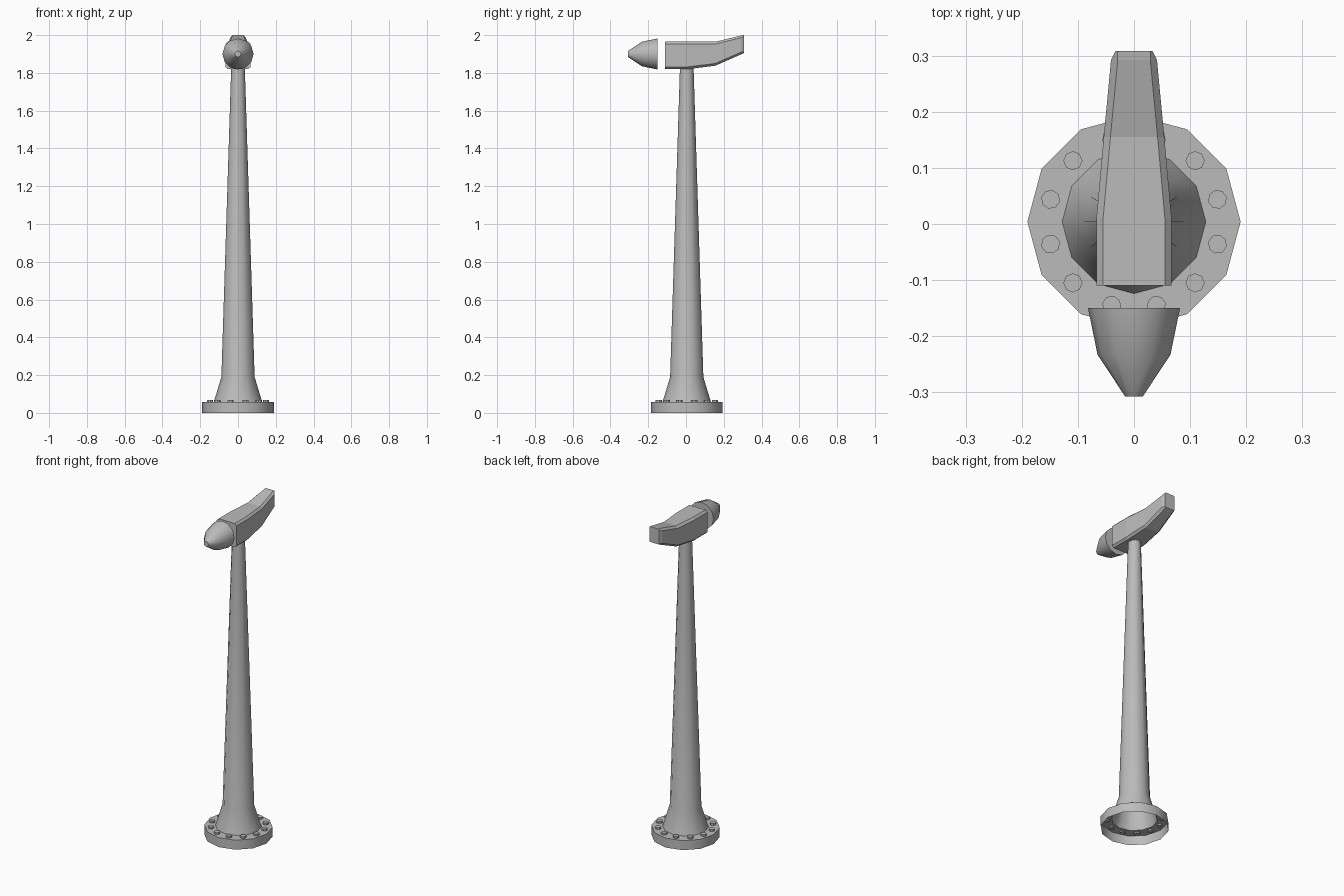
import bpy, bmesh, math
from mathutils import Matrix

cube = bpy.data.objects.get("Cube")
if cube:
    bpy.data.objects.remove(cube, do_unlink=True)

grey = bpy.data.materials.new("light grey")
grey.use_nodes = True
colour = (0.5, 0.5, 0.5, 1)
grey.diffuse_color = colour
grey.node_tree.nodes["Principled BSDF"].inputs["Base Color"].default_value = colour

AXIS_Y = 0.004


def finish(name, bm, smooth):
    bmesh.ops.recalc_face_normals(bm, faces=bm.faces)
    mesh = bpy.data.meshes.new(name)
    bm.to_mesh(mesh)
    bm.free()
    mesh.materials.append(grey)
    obj = bpy.data.objects.new(name, mesh)
    bpy.context.collection.objects.link(obj)
    if smooth:
        bpy.ops.object.select_all(action="DESELECT")
        obj.select_set(True)
        bpy.context.view_layer.objects.active = obj
        bpy.ops.object.shade_smooth_by_angle(angle=math.radians(35))
    return obj


def revolve(name, profile, sides, matrix, cap_start=False, cap_end=False):
    """Turn (radius, height) points around z, then place the result."""
    bm = bmesh.new()
    rings = [[bm.verts.new((r * math.cos(math.tau * i / sides),
                            r * math.sin(math.tau * i / sides), h))
              for i in range(sides)] for r, h in profile]
    for low, high in zip(rings, rings[1:]):
        for i in range(sides):
            j = (i + 1) % sides
            bm.faces.new((low[i], low[j], high[j], high[i]))
    if cap_start:
        bm.faces.new(rings[0])
    if cap_end:
        bm.faces.new(rings[-1])
    bm.transform(matrix)
    return finish(name, bm, True)


# Hollow tower with its open-bottomed foot flange
revolve("tower", [(0.19, 0), (0.19, 0.058), (0.128, 0.058), (0.088, 0.19),
                  (0.036, 1.83)], 12, Matrix.Translation((0, AXIS_Y, 0)))

# Ring of flange bolts
for k in range(12):
    a = math.tau * (k + 0.5) / 12
    place = Matrix.Translation((0.154 * math.cos(a),
                                AXIS_Y + 0.154 * math.sin(a), 0))
    revolve(f"bolt_{k + 1}", [(0.017, 0.05), (0.017, 0.069)], 8,
            place @ Matrix.Rotation(a, 4, "Z"), True, True)

# Nose cone pointing forward
revolve("nose_cone", [(0.082, 0.15), (0.065, 0.233), (0.016, 0.307)], 12,
        Matrix.Translation((0, 0, 1.9)) @ Matrix.Rotation(math.pi / 2, 4, "X"),
        True, True)

# Machine housing: chamfered box sections along y (y, half width, bottom, top)
sections = [(-0.11, 0.067, 1.82, 1.965), (0.01, 0.067, 1.82, 1.965),
            (0.155, 0.054, 1.838, 1.965), (0.292, 0.041, 1.898, 1.998),
            (0.308, 0.033, 1.906, 2.0)]
bm = bmesh.new()
rings = []
for n, (y, w, low, high) in enumerate(sections):
    c = 0.012 if n < 4 else 0.004
    half = [(w - c, low), (w, low + c), (w, high - c), (w - c, high)]
    outline = half + [(-x, z) for x, z in reversed(half)]
    rings.append([bm.verts.new((x, y, z)) for x, z in outline])
for a, b in zip(rings, rings[1:]):
    for i in range(8):
        j = (i + 1) % 8
        bm.faces.new((a[i], a[j], b[j], b[i]))
bm.faces.new(rings[0])
bm.faces.new(rings[-1])
finish("machine_housing", bm, False)
